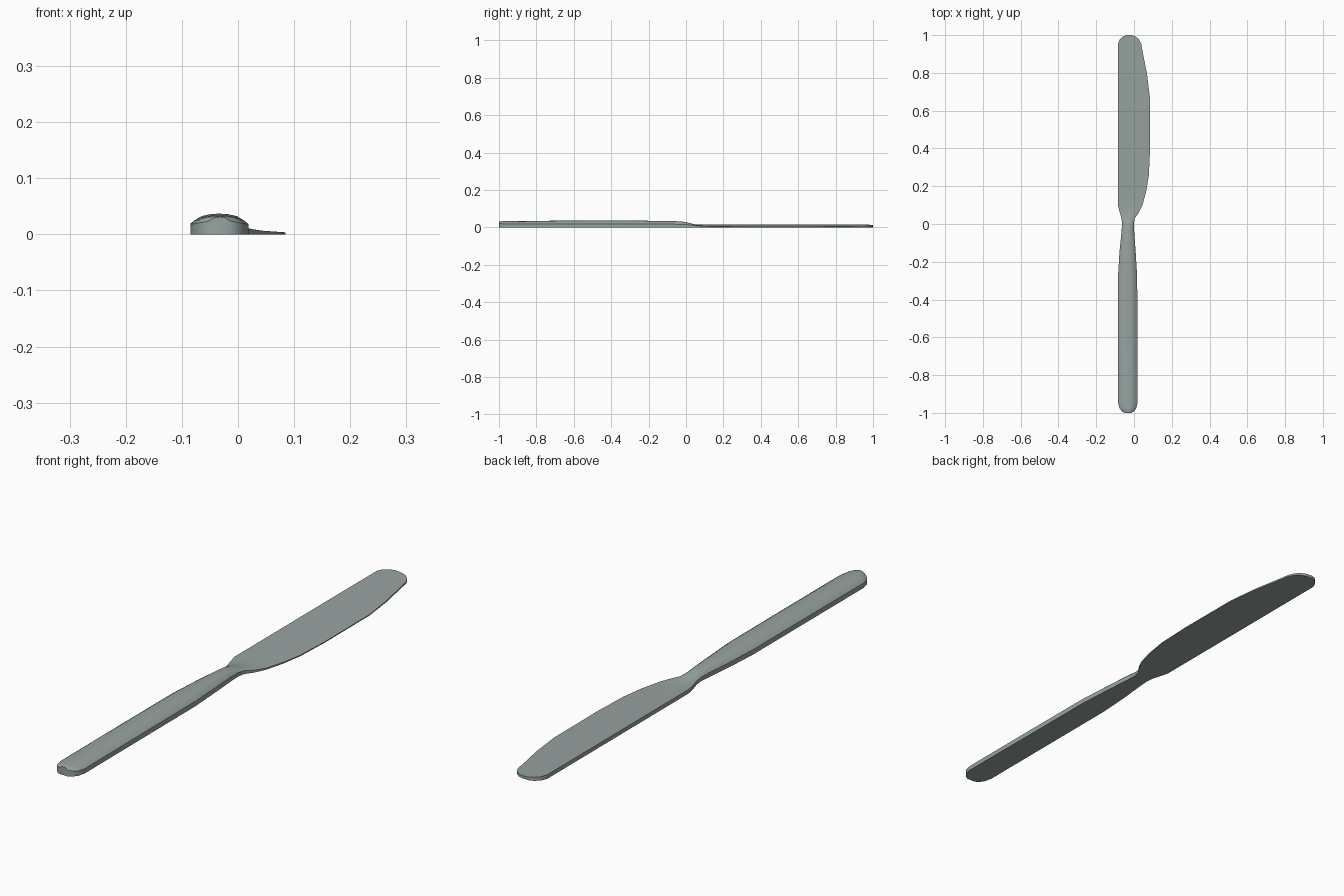
import bpy, bmesh

metal = bpy.data.materials.new("grey green metal")
metal.diffuse_color = (0.31, 0.37, 0.355, 1)

# Stations along the knife: y, left x, right x, side height, crown height, handle share
STATIONS = [
    (-1.0, -0.050, -0.015, 0.024, 0.007, 1),
    (-0.99, -0.066, 0.001, 0.021, 0.012, 1),
    (-0.975, -0.077, 0.012, 0.019, 0.015, 1),
    (-0.945, -0.085, 0.019, 0.018, 0.016, 1),
    (-0.60, -0.085, 0.018, 0.019, 0.018, 1),
    (-0.28, -0.085, 0.017, 0.019, 0.018, 1),
    (-0.15, -0.077, 0.009, 0.018, 0.017, 1),
    (-0.04, -0.066, 0.001, 0.017, 0.016, 1),
    (0.0, -0.063, -0.001, 0.015, 0.014, 1),
    (0.03, -0.066, 0.004, 0.014, 0.010, 0.75),
    (0.06, -0.075, 0.025, 0.014, 0.004, 0.25),
    (0.10, -0.085, 0.045, 0, 0, 0),
    (0.17, -0.085, 0.064, 0, 0, 0),
    (0.26, -0.085, 0.079, 0, 0, 0),
    (0.40, -0.085, 0.085, 0, 0, 0),
    (0.67, -0.085, 0.084, 0, 0, 0),
    (0.80, -0.085, 0.068, 0, 0, 0),
    (0.90, -0.085, 0.048, 0, 0, 0),
    (0.955, -0.085, 0.038, 0, 0, 0),
    (0.978, -0.075, 0.026, 0, 0, 0),
    (0.993, -0.058, 0.008, 0, 0, 0),
    (1.0, -0.040, -0.014, 0, 0, 0),
]
# Rounded top profile: position across, share of crown
DOME = [(0, 0), (0.08, 0.36), (0.2, 0.76), (0.35, 0.95), (0.5, 1),
        (0.65, 0.95), (0.8, 0.76), (0.92, 0.36), (1, 0)]


def section(bm, y, xl, xr, side, crown, share):
    """One ring: domed or wedge-shaped top over a flat bottom."""
    ring = []
    for t, d in DOME:
        x = xl + (xr - xl) * t
        wedge = 0.0155 - (x + 0.085) * 0.07
        z = share * (side + crown * d) + (1 - share) * wedge
        ring.append(bm.verts.new((x, y, z)))
    ring.append(bm.verts.new((xr, y, 0)))
    ring.append(bm.verts.new((xl, y, 0)))
    return ring


# Knife: handle and blade lofted as one solid
bm = bmesh.new()
rings = [section(bm, *s) for s in STATIONS]
for a, b in zip(rings, rings[1:]):
    for i in range(len(a)):
        j = (i + 1) % len(a)
        bm.faces.new((a[i], a[j], b[j], b[i]))
bm.faces.new(rings[0])
bm.faces.new(rings[-1])
bmesh.ops.recalc_face_normals(bm, faces=bm.faces)
mesh = bpy.data.meshes.new("table_knife")
bm.to_mesh(mesh)
bm.free()
mesh.materials.append(metal)
knife = bpy.data.objects.new("table_knife", mesh)
bpy.context.collection.objects.link(knife)

# Smooth top, sharp rims
bpy.context.view_layer.objects.active = knife
knife.select_set(True)
bpy.ops.object.shade_smooth_by_angle(angle=0.6)
